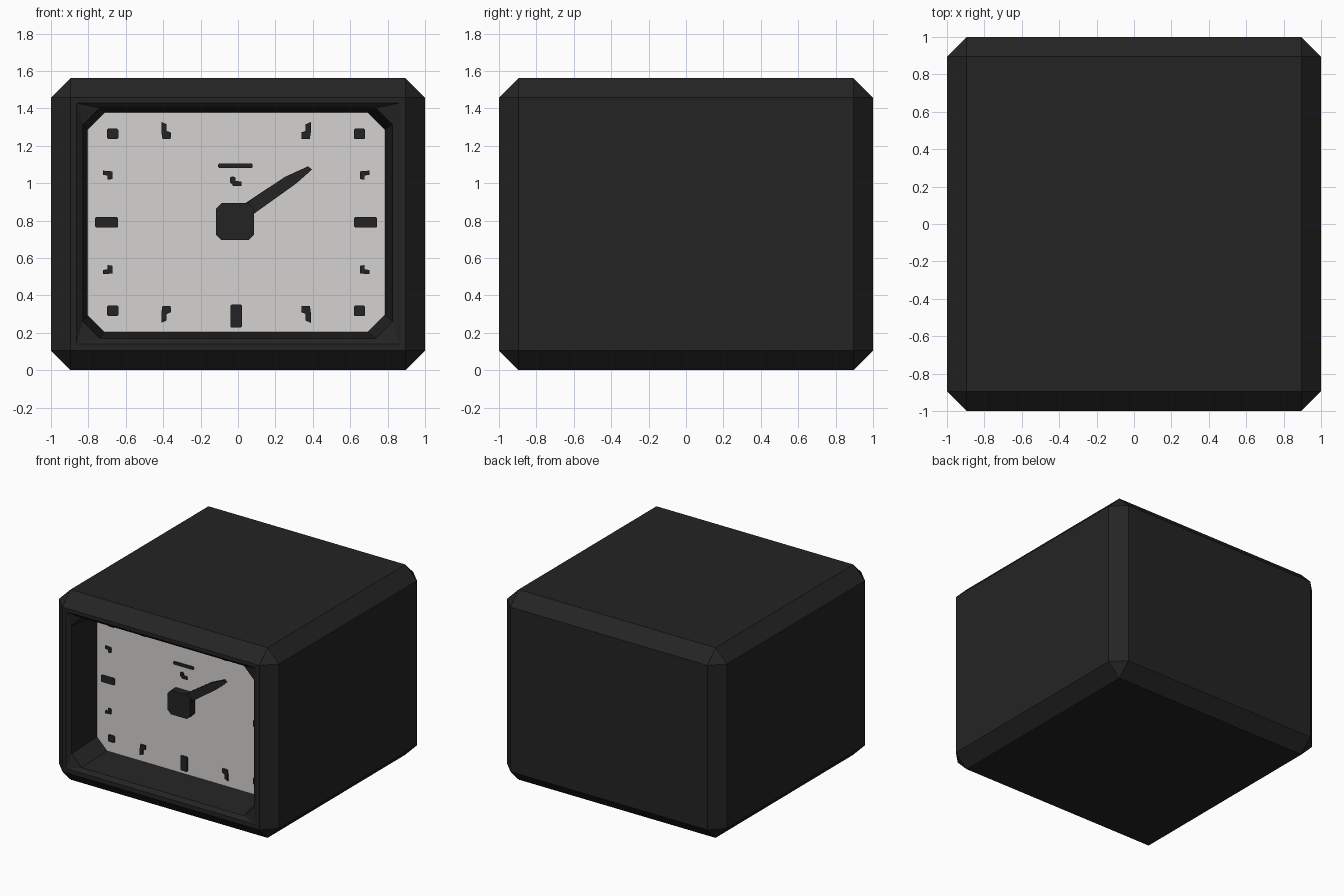
import bpy
import bmesh
from mathutils import Matrix

cube = bpy.data.objects.get("Cube")
if cube:
    bpy.data.objects.remove(cube, do_unlink=True)


def material(name, colour):
    m = bpy.data.materials.new(name)
    m.use_nodes = True
    m.diffuse_color = colour
    bsdf = m.node_tree.nodes["Principled BSDF"]
    bsdf.inputs["Base Color"].default_value = colour
    bsdf.inputs["Roughness"].default_value = 0.6
    return m


BLACK = material("matte black", (0.0175, 0.0175, 0.0175, 1))
WHITE = material("dial white", (0.66, 0.65, 0.635, 1))
CX, CZ = -0.01, 0.79          # middle of the dial
DIAL_Y = -0.682               # front surface of the dial


def finish(bm, name, mat):
    bmesh.ops.recalc_face_normals(bm, faces=bm.faces[:])
    mesh = bpy.data.meshes.new(name)
    bm.to_mesh(mesh)
    bm.free()
    mesh.materials.append(mat)
    obj = bpy.data.objects.new(name, mesh)
    bpy.context.collection.objects.link(obj)
    return obj


def plate(name, points, front, back, mat):
    """Flat outline in x and z, extruded from front to back."""
    bm = bmesh.new()
    face = bm.faces.new([bm.verts.new((x, front, z)) for x, z in points])
    geom = bmesh.ops.extrude_face_region(bm, geom=[face])["geom"]
    moved = [v for v in geom if isinstance(v, bmesh.types.BMVert)]
    bmesh.ops.translate(bm, verts=moved, vec=(0, back - front, 0))
    return finish(bm, name, mat)


def octagon(x0, x1, z0, z1, cut):
    return [(x0 + cut, z0), (x1 - cut, z0), (x1, z0 + cut), (x1, z1 - cut),
            (x1 - cut, z1), (x0 + cut, z1), (x0, z1 - cut), (x0, z0 + cut)]


def box_outline(x, z, w, h):
    return octagon(x - w / 2, x + w / 2, z - h / 2, z + h / 2, 0.006)


# Casing: chamfered box with a stepped, tapering recess in the front
H, CHAMFER = 1.562, 0.105
bm = bmesh.new()
bmesh.ops.create_cube(bm, size=1, matrix=Matrix.Translation((0, 0, H / 2))
                      @ Matrix.Diagonal((2, 2, H, 1)))
bmesh.ops.bevel(bm, geom=bm.edges[:], offset=CHAMFER, offset_type='OFFSET',
                segments=1, affect='EDGES')
front = min(bm.faces, key=lambda f: f.calc_center_median().y)
bmesh.ops.delete(bm, geom=[front], context='FACES_ONLY')
edge = 1 - CHAMFER
rings = [(-1, octagon(-edge, edge, CHAMFER, H - CHAMFER, 0)),
         (-1, octagon(-0.863, 0.863, 0.14, 1.428, 0)),
         (-0.975, octagon(-0.83, 0.826, 0.17, 1.402, 0.09)),
         (-0.675, octagon(-0.805, 0.785, 0.203, 1.378, 0.092))]
loops = [[bm.verts.new((x, y, z)) for x, z in pts] for y, pts in rings]
for a, b in zip(loops, loops[1:]):
    for i in range(8):
        j = (i + 1) % 8
        bm.faces.new((a[i], a[j], b[j], b[i]))
bm.faces.new(loops[-1])
bmesh.ops.remove_doubles(bm, verts=bm.verts[:], dist=0.0005)
finish(bm, "casing", BLACK)

# Dial
plate("dial", rings[-1][1], DIAL_Y, -0.676, WHITE)


def mark(name, points):
    plate(name, points, DIAL_Y - 0.009, DIAL_Y + 0.001, BLACK)


# Straight hour marks
mark("mark_six", box_outline(CX, 0.289, 0.062, 0.122))
mark("mark_twelve_bar", box_outline(CX - 0.004, 1.093, 0.185, 0.024))
mark("mark_twelve_foot", [(-0.043, 1.03), (-0.03, 1.037), (-0.014, 1.03),
                          (-0.014, 1.012), (0.02, 1.008), (0.02, 0.985),
                          (-0.025, 0.985), (-0.043, 1.005)])

# Mirrored marks: corners, sides, and the stepped ones between
STEP = [(0.34, 1.237), (0.338, 1.27), (0.362, 1.28), (0.362, 1.315),
        (0.39, 1.327), (0.39, 1.275), (0.384, 1.237)]
HOOK = [(0.652, 1.063), (0.703, 1.067), (0.703, 1.045),
        (0.677, 1.04), (0.677, 1.018), (0.652, 1.022)]
for side, sx in (("left", 1), ("right", -1)):
    mark(f"mark_side_{side}", box_outline(CX + sx * 0.692, CZ, 0.123, 0.056))
    for level, sz in (("upper", 1), ("lower", -1)):
        mark(f"mark_corner_{level}_{side}",
             box_outline(CX + sx * 0.66, CZ + sz * 0.473, 0.06, 0.056))
        for kind, pts in (("step", STEP), ("hook", HOOK)):
            mark(f"mark_{kind}_{level}_{side}",
                 [(CX + sx * (x - CX), CZ + sz * (z - CZ)) for x, z in pts])

# Hand and hub
plate("hand", [(0, 0.868), (0.027, 0.885), (0.25, 1.033), (0.375, 1.09),
               (0.395, 1.072), (0.31, 0.997), (0.086, 0.837), (0.04, 0.807)],
      -0.722, -0.703, BLACK)
hub = plate("hub", octagon(-0.118, 0.086, 0.695, 0.893, 0.03),
            -0.745, DIAL_Y + 0.001, BLACK)
